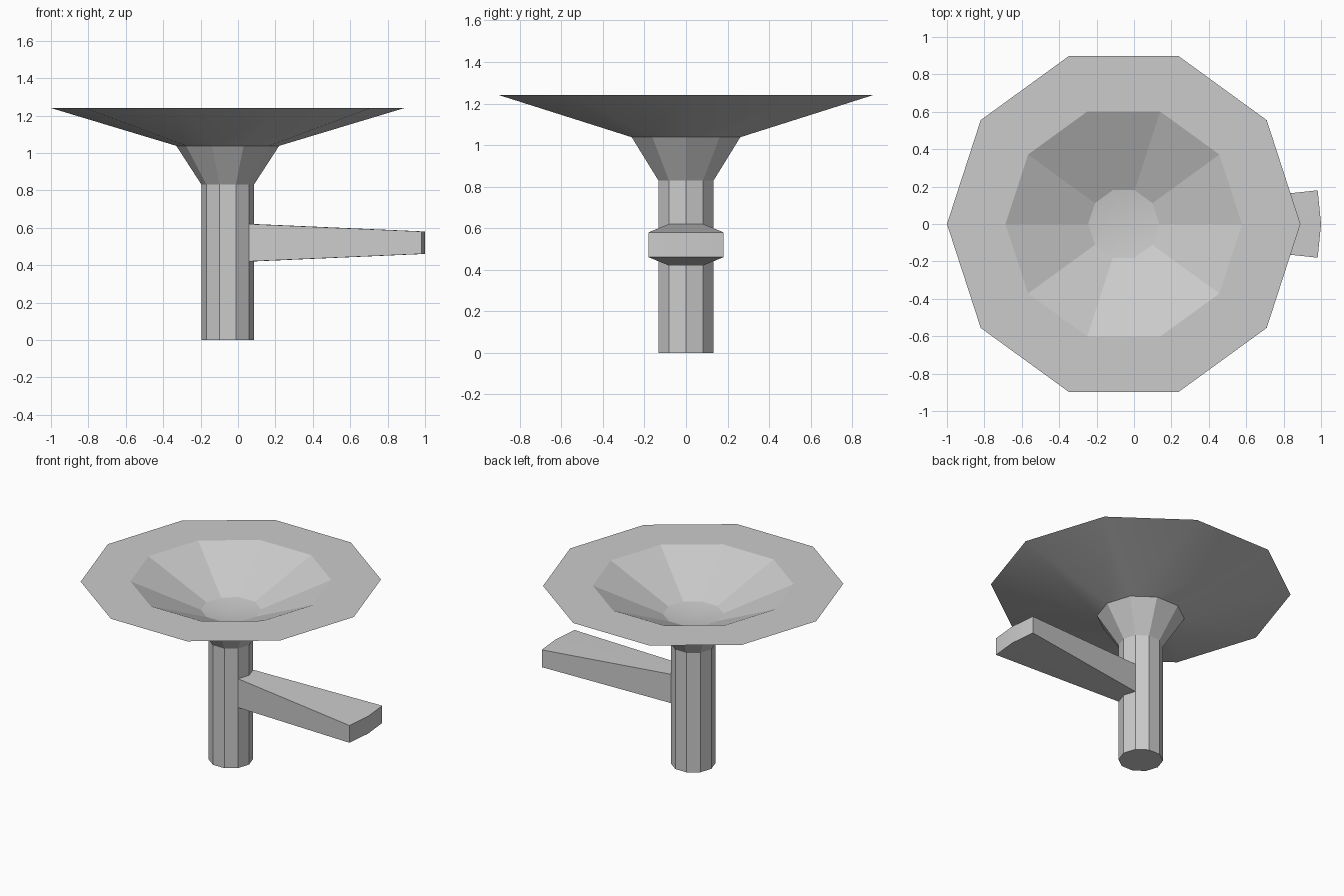
import bpy, bmesh
from math import cos, sin, tau, radians

if "Cube" in bpy.data.objects:
    bpy.data.objects.remove(bpy.data.objects["Cube"])

SIDES = 10
AXIS_X = -0.055
# (radius, height): stem, flare, bowl outside, rim, bowl inside
PROFILE = [(0.14, 0), (0.14, 0.42), (0.14, 0.62), (0.14, 0.76), (0.14, 0.83),
           (0.275, 1.038), (0.945, 1.24), (0.632, 1.24), (0.19, 1.04)]
ARM_BAND = 1          # the profile band the arm grows out of

bm = bmesh.new()


def ring(radius, z):
    return [bm.verts.new((AXIS_X + radius * cos(tau * i / SIDES),
                          radius * sin(tau * i / SIDES), z)) for i in range(SIDES)]


# stem and bowl: lathed ten-sided profile, leaving an opening for the arm
rings = [ring(r, z) for r, z in PROFILE]
for k in range(len(rings) - 1):
    lo, hi = rings[k], rings[k + 1]
    for i in range(SIDES):
        if k == ARM_BAND and i in (0, SIDES - 1):
            continue
        j = (i + 1) % SIDES
        bm.faces.new((lo[i], lo[j], hi[j], hi[i]))

# base cap and dished bowl floor
bm.faces.new(rings[0][::-1])
centre = bm.verts.new((AXIS_X, 0, 1.015))
for i in range(SIDES):
    bm.faces.new((rings[-1][i], rings[-1][(i + 1) % SIDES], centre))

# arm: widening, flattening extrusion of the two +x stem faces
lo, hi = rings[ARM_BAND], rings[ARM_BAND + 1]
root = [hi[-1], hi[0], hi[1], lo[1], lo[0], lo[-1]]
tip = [bm.verts.new(p) for z, ys in ((0.58, (-1, 0, 1)), (0.46, (1, 0, -1)))
       for p in [(1.0 - 0.018 * abs(s), 0.18 * s, z) for s in ys]]
for i in range(6):
    j = (i + 1) % 6
    bm.faces.new((root[i], root[j], tip[j], tip[i]))
bm.faces.new((tip[0], tip[1], tip[4], tip[5]))
bm.faces.new((tip[1], tip[2], tip[3], tip[4]))

bmesh.ops.recalc_face_normals(bm, faces=bm.faces)
mesh = bpy.data.meshes.new("bowl_stem_and_arm")
bm.to_mesh(mesh)
bm.free()
body = bpy.data.objects.new("bowl_stem_and_arm", mesh)
bpy.context.collection.objects.link(body)

# soften only the shallow edges
bpy.context.view_layer.objects.active = body
body.select_set(True)
bpy.ops.object.shade_smooth_by_angle(angle=radians(12))
